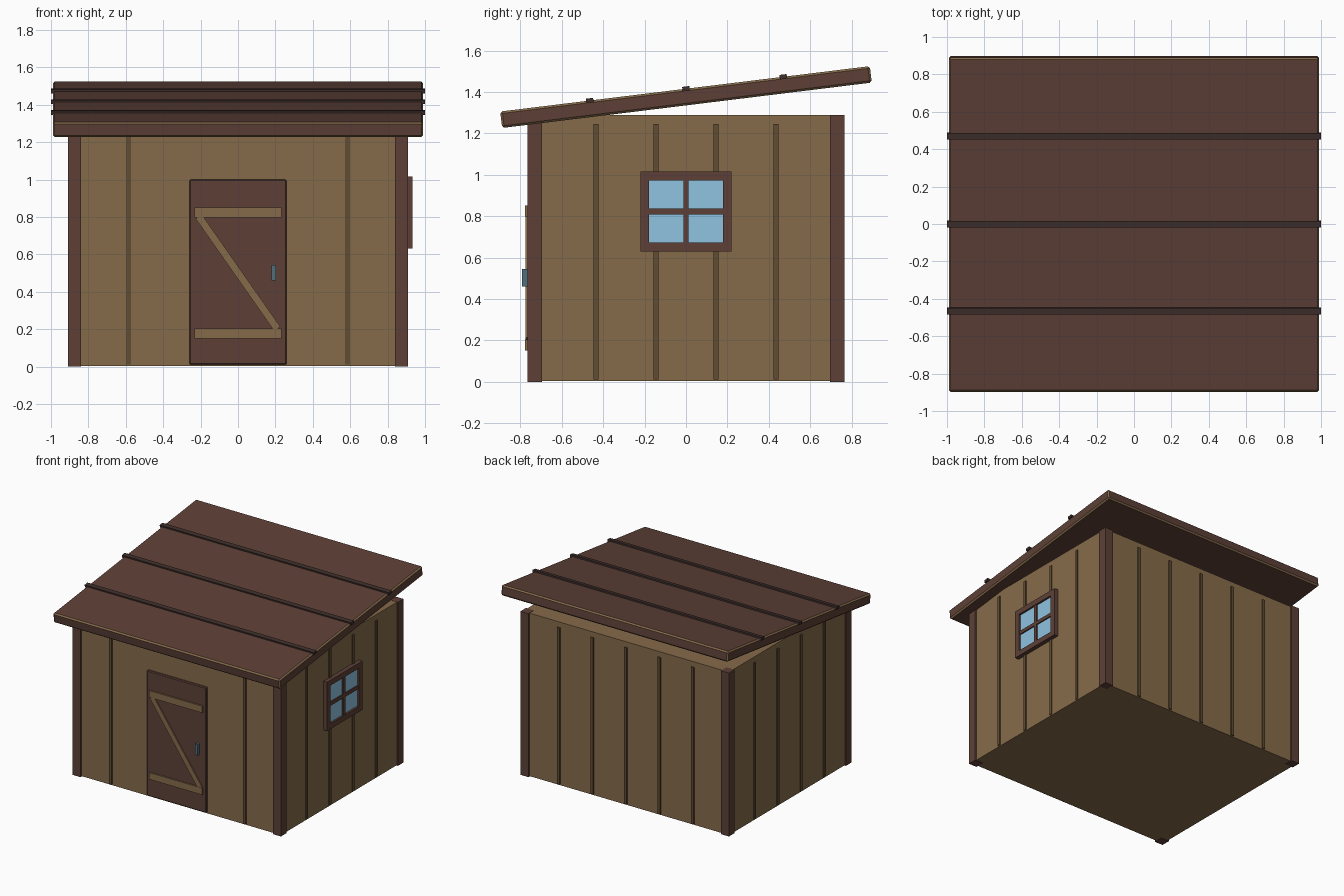
import bpy
from math import radians, tan, cos, atan2, hypot

if "Cube" in bpy.data.objects:
    bpy.data.objects.remove(bpy.data.objects["Cube"])


def material(name, hexcode):
    chans = [int(hexcode[i:i + 2], 16) / 255 for i in (0, 2, 4)]
    lin = [c / 12.92 if c <= 0.04045 else ((c + 0.055) / 1.055) ** 2.4 for c in chans]
    m = bpy.data.materials.new(name)
    m.diffuse_color = (*lin, 1)
    m.use_nodes = True
    m.node_tree.nodes["Principled BSDF"].inputs["Base Color"].default_value = m.diffuse_color
    return m


TAN = material("tan_wood", "866B4A")
BROWN = material("brown_wood", "5D4037")
SEAM = material("seam_wood", "614C33")
DARK = material("dark_wood", "3E2F2B")
GLASS = material("glass", "8FC3E0")
METAL = material("metal", "546E7A")


def box(name, centre, size, mat, rot=(0, 0, 0), bevel=0, edge_mat=None):
    bpy.ops.mesh.primitive_cube_add(size=1, location=centre, rotation=rot)
    ob = bpy.context.object
    ob.name = name
    ob.scale = size
    bpy.ops.object.transform_apply(location=False, rotation=False, scale=True)
    ob.data.materials.append(mat)
    if bevel:
        mod = ob.modifiers.new("bevel", 'BEVEL')
        mod.width = bevel
        mod.segments = 1
        if edge_mat:
            ob.data.materials.append(edge_mat)
            mod.material = 1
    return ob


# Walls and corner posts
box("walls", (0, 0, 0.6455), (1.8, 1.5, 1.286), TAN)
for sx in (-1, 1):
    for sy in (-1, 1):
        box("corner_post", (sx * 0.875, sy * 0.73, 0.645), (0.07, 0.07, 1.29), BROWN)

# Vertical wall battens; the front leaves room for the door
for i in range(-2, 3):
    x = i * 0.2925
    box("back_batten", (x, 0.75, 0.628), (0.025, 0.016, 1.235), SEAM)
    if abs(i) == 2:
        box("front_batten", (x, -0.75, 0.628), (0.025, 0.016, 1.235), SEAM)
for sx in (-1, 1):
    for y in (-0.435, -0.145, 0.145, 0.435):
        box("side_batten", (sx * 0.9, y, 0.628), (0.016, 0.022, 1.235), SEAM)

# Sloping roof with pale chamfered edges and cross battens
slope = radians(7)
roof_z = 1.376
box("roof", (0, 0, roof_z), (1.98, 1.8, 0.08), BROWN, (slope, 0, 0), 0.01, TAN)
for y in (-0.465, 0, 0.47):
    z = roof_z + y * tan(slope) + 0.04 / cos(slope)
    box("roof_batten", (0, y, z), (2.0, 0.035, 0.022), DARK, (slope, 0, 0))

# Door with Z bracing and handle
box("door", (0, -0.75, 0.505), (0.52, 0.034, 0.99), BROWN, bevel=0.006)
for z in (0.178, 0.825):
    box("door_rail", (0, -0.769, z), (0.465, 0.018, 0.053), TAN)
dx, dz = 0.42, -0.6
box("door_brace", (0, -0.768, 0.502), (hypot(dx, dz), 0.016, 0.04), TAN,
    (0, -atan2(dz, dx), 0))
box("door_handle", (0.191, -0.779, 0.502), (0.022, 0.028, 0.085), METAL)

# Window on the right wall
wz = 0.823
box("window_glass", (0.905, 0, wz), (0.026, 0.38, 0.32), GLASS)
for s in (-1, 1):
    box("window_frame_side", (0.913, s * 0.199, wz), (0.04, 0.042, 0.385), BROWN)
    box("window_frame_rail", (0.913, 0, wz + s * 0.1715), (0.04, 0.356, 0.042), BROWN)
box("window_mullion", (0.912, 0, wz), (0.032, 0.026, 0.301), BROWN)
box("window_crossbar", (0.912, 0, wz), (0.031, 0.356, 0.028), BROWN)
